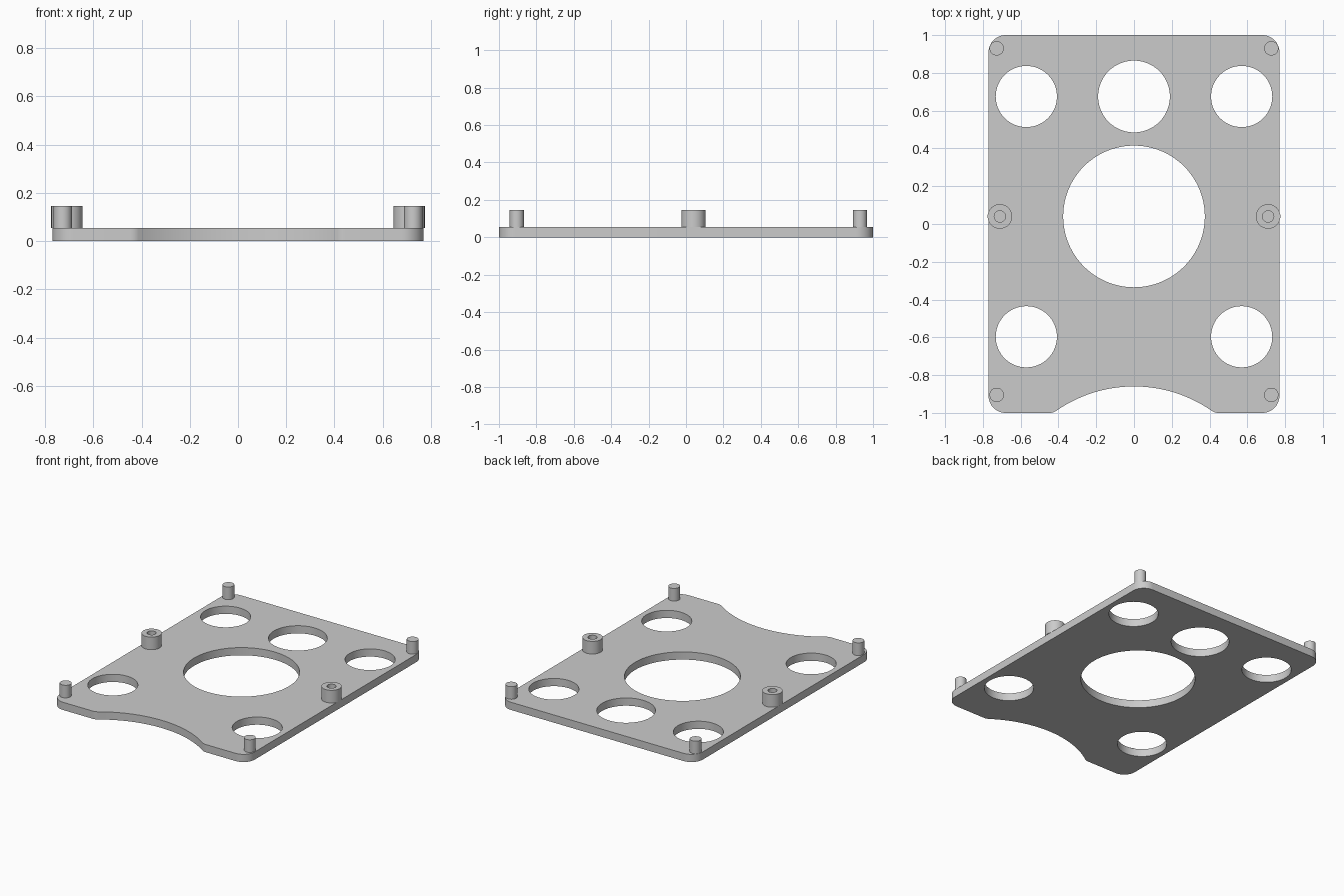
import bpy, bmesh, math
from math import sin, cos, pi

if "Cube" in bpy.data.objects:
    bpy.data.objects.remove(bpy.data.objects["Cube"])

grey = bpy.data.materials.new("grey plastic")
grey.diffuse_color = (0.6, 0.6, 0.6, 1)
grey.use_nodes = True
grey.node_tree.nodes["Principled BSDF"].inputs["Base Color"].default_value = grey.diffuse_color

W, L, T, TOP = 0.77, 1.0, 0.055, 0.145   # half width, half length, plate top, post top


def arc(cx, cy, r, a0, a1, n):
    return [(cx + r * cos(a0 + (a1 - a0) * i / n), cy + r * sin(a0 + (a1 - a0) * i / n))
            for i in range(n + 1)]


def circle(cx, cy, r, n=64):
    return arc(cx, cy, r, 0, 2 * pi, n)[:-1]


def extruded(name, loops, z0, z1):
    """Solid from an outer loop and optional hole loops."""
    cu = bpy.data.curves.new(name, 'CURVE')
    cu.dimensions = '2D'
    cu.fill_mode = 'BOTH'
    cu.extrude = (z1 - z0) / 2
    for loop in loops:
        s = cu.splines.new('POLY')
        s.points.add(len(loop) - 1)
        for p, (x, y) in zip(s.points, loop):
            p.co = (x, y, 0, 1)
        s.use_cyclic_u = True
    tmp = bpy.data.objects.new(name + "_curve", cu)
    bpy.context.collection.objects.link(tmp)
    dg = bpy.context.evaluated_depsgraph_get()
    me = bpy.data.meshes.new_from_object(tmp.evaluated_get(dg))
    bpy.data.objects.remove(tmp)
    bm = bmesh.new()
    bm.from_mesh(me)
    bmesh.ops.translate(bm, verts=bm.verts, vec=(0, 0, (z0 + z1) / 2))
    bmesh.ops.remove_doubles(bm, verts=bm.verts, dist=1e-5)
    bmesh.ops.recalc_face_normals(bm, faces=bm.faces)
    bm.to_mesh(me)
    bm.free()
    me.materials.clear()
    me.materials.append(grey)
    ob = bpy.data.objects.new(name, me)
    bpy.context.collection.objects.link(ob)
    bpy.ops.object.select_all(action='DESELECT')
    ob.select_set(True)
    bpy.context.view_layer.objects.active = ob
    bpy.ops.object.shade_smooth_by_angle(angle=math.radians(30))
    return ob


# Plate outline: right half from the notch apex to the back edge, then mirrored
R, r, c = 0.72, 0.06, 0.09               # notch, notch fillet and corner radii
ny = -0.86 - R                           # notch centre
fy = -L + r
fx = math.sqrt((R + r) ** 2 - (fy - ny) ** 2)
a = math.atan2(fy - ny, fx)
half = arc(0, ny, R, pi / 2, a, 20)
half += arc(fx, fy, r, a + pi, 1.5 * pi, 8)[1:]
half += arc(W - c, -L + c, c, -pi / 2, 0, 12)
half += arc(W - c, L - c, c, 0, pi / 2, 12)
outline = half + [(-x, y) for x, y in reversed(half[1:])]

# Plate with its round openings
holes = [circle(0, 0.04, 0.375, 96), circle(0, 0.675, 0.19)]
for sx in (-1, 1):
    holes += [circle(sx * 0.57, 0.675, 0.162), circle(sx * 0.57, -0.597, 0.162)]
extruded("plate", [outline] + holes, 0, T)

# Corner pegs and hollow side bosses
for side, sx in (("left", -1), ("right", 1)):
    for end, y in (("front", -0.905), ("back", 0.93)):
        extruded(f"{end}_{side}_peg", [circle(sx * 0.727, y, 0.038, 40)], T, TOP)
    extruded(f"{side}_boss",
             [circle(sx * 0.71, 0.04, 0.065, 48), circle(sx * 0.71, 0.04, 0.03, 32)], T, TOP)
